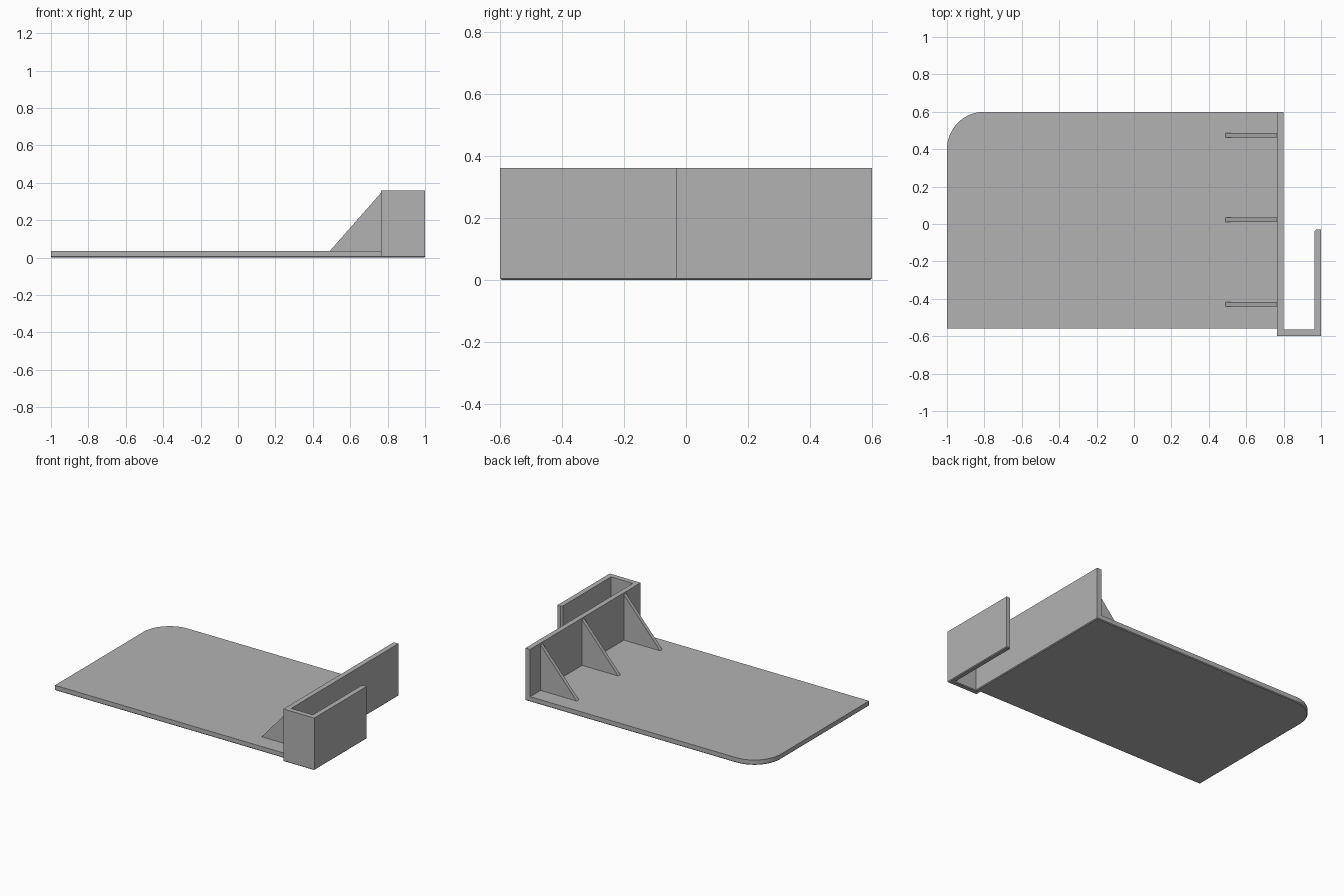
import bpy
import bmesh
from math import cos, sin, pi

cube = bpy.data.objects.get("Cube")
if cube:
    bpy.data.objects.remove(cube, do_unlink=True)

grey = bpy.data.materials.new("plain grey")
grey.use_nodes = True
grey.diffuse_color = (0.45, 0.45, 0.45, 1)
grey.node_tree.nodes["Principled BSDF"].inputs["Base Color"].default_value = grey.diffuse_color


def prism(name, outline, extrude, chamfer=0.0):
    """Extrude a closed 3D outline; optionally chamfer the edges lying on the ground."""
    bm = bmesh.new()
    base = bm.faces.new([bm.verts.new(p) for p in outline])
    grown = bmesh.ops.extrude_face_region(bm, geom=[base], use_keep_orig=True)
    moved = [v for v in grown["geom"] if isinstance(v, bmesh.types.BMVert)]
    bmesh.ops.translate(bm, verts=moved, vec=extrude)
    bmesh.ops.recalc_face_normals(bm, faces=bm.faces)
    if chamfer:
        ground = [e for e in bm.edges if all(abs(v.co.z) < 1e-6 for v in e.verts)]
        bmesh.ops.bevel(bm, geom=ground, offset=chamfer, segments=1,
                        affect='EDGES', profile=0.5)
    mesh = bpy.data.meshes.new(name)
    bm.to_mesh(mesh)
    bm.free()
    mesh.materials.append(grey)
    obj = bpy.data.objects.new(name, mesh)
    bpy.context.collection.objects.link(obj)
    return obj


LEFT, BACK, HEIGHT, PLATE = -1.0, 0.6, 0.36, 0.035
WALL_IN, WALL_OUT = 0.765, 0.8
RADIUS, STEPS = 0.2, 16

# Base plate with one rounded back corner
plate = [(LEFT, -0.56, 0), (0.79, -0.56, 0), (0.79, BACK, 0)]
for i in range(STEPS + 1):
    a = pi / 2 + i / STEPS * pi / 2
    plate.append((LEFT + RADIUS + RADIUS * cos(a), BACK - RADIUS + RADIUS * sin(a), 0))
prism("base_plate", plate, (0, 0, PLATE), 0.005)

# Upright wall that turns back on itself as a hook
hook = [(WALL_IN, -0.6), (1, -0.6), (1, -0.03), (0.975, -0.03), (0.965, -0.04),
        (0.965, -0.565), (WALL_OUT, -0.565), (WALL_OUT, BACK), (WALL_IN, BACK)]
prism("hook_wall", [(x, y, 0) for x, y in hook], (0, 0, HEIGHT), 0.005)

# Triangular stiffening ribs
RIB = 0.024
for side, y in (("front", -0.43), ("middle", 0.024), ("back", 0.475)):
    y0 = y - RIB / 2
    prism(side + "_rib", [(0.49, y0, PLATE), (WALL_IN, y0, PLATE), (WALL_IN, y0, 0.347)],
          (0, RIB, 0))
